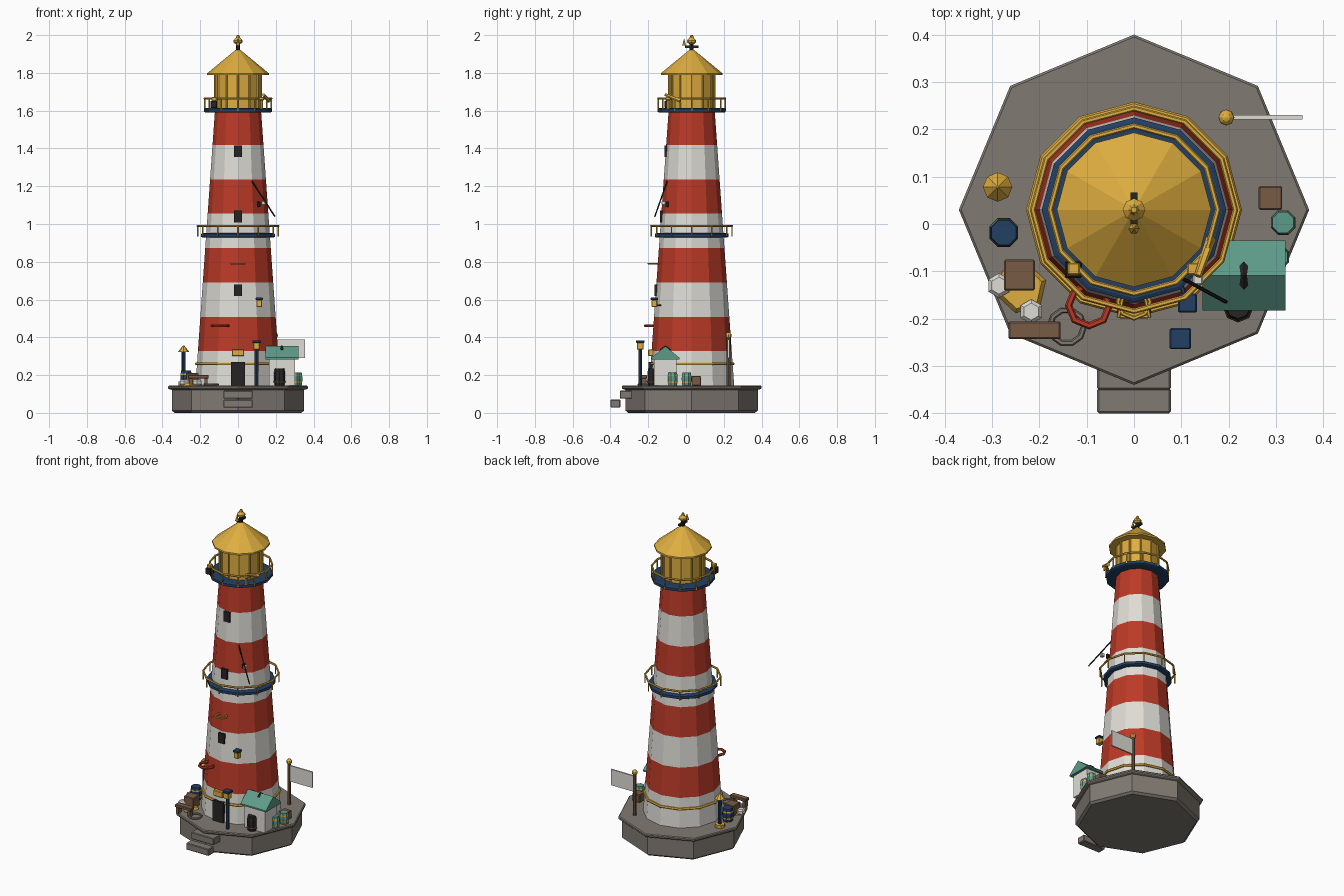
import bpy, bmesh, math
from mathutils import Vector

if "Cube" in bpy.data.objects:
    bpy.data.objects.remove(bpy.data.objects["Cube"])

COL = {
    "white": (0.74, 0.72, 0.67), "red": (0.50, 0.042, 0.02), "gold": (0.73, 0.42, 0.05),
    "blue": (0.017, 0.05, 0.125), "teal": (0.11, 0.33, 0.25), "brown": (0.19, 0.105, 0.06),
    "stone": (0.22, 0.195, 0.17), "dark": (0.02, 0.018, 0.017),
}
MAT = {}
for k, c in COL.items():
    MAT[k] = bpy.data.materials.new(k)
    MAT[k].diffuse_color = (*c, 1)
CY = 0.03  # tower axis in y


def finish(name, bm, mats, loc=(0, 0, 0)):
    bmesh.ops.recalc_face_normals(bm, faces=bm.faces)
    me = bpy.data.meshes.new(name)
    bm.to_mesh(me)
    bm.free()
    for m in mats:
        me.materials.append(MAT[m])
    ob = bpy.data.objects.new(name, me)
    ob.location = loc
    bpy.context.collection.objects.link(ob)
    return ob


def lathe(name, prof, n, loc, mats, seg=None, closed=False, turn=0.0):
    """Spin (radius, height) points; seg gives the material index of each band."""
    bm = bmesh.new()
    rings = []
    for r, z in prof:
        rings.append([bm.verts.new((r * math.cos(turn + i * math.tau / n),
                                    r * math.sin(turn + i * math.tau / n), z)) for i in range(n)])
    k = len(rings)
    for s in range(k if closed else k - 1):
        a, b = rings[s], rings[(s + 1) % k]
        for i in range(n):
            j = (i + 1) % n
            f = bm.faces.new((a[i], a[j], b[j], b[i]))
            f.material_index = seg[s] if seg else 0
    if not closed:
        bm.faces.new(rings[0]).material_index = seg[0] if seg else 0
        bm.faces.new(rings[-1]).material_index = seg[-1] if seg else 0
    return finish(name, bm, mats, loc)


def cyl(name, r, z0, z1, x, y, mat, n=8, r2=None, turn=0.0):
    return lathe(name, [(r, z0), (r if r2 is None else r2, z1)], n, (x, y, 0), [mat], turn=turn)


def ring(name, R, t, z, x, y, mat, n=12, m=6):
    prof = [(R + t * math.cos(i * math.tau / m), t * math.sin(i * math.tau / m)) for i in range(m)]
    return lathe(name, prof, n, (x, y, z), [mat], closed=True)


def box(name, x0, x1, y0, y1, z0, z1, mat, bevel=0.0):
    bm = bmesh.new()
    bmesh.ops.create_cube(bm, size=1)
    bmesh.ops.scale(bm, vec=(x1 - x0, y1 - y0, z1 - z0), verts=bm.verts)
    if bevel:
        bmesh.ops.bevel(bm, geom=bm.edges[:], offset=bevel, segments=1, affect='EDGES')
    return finish(name, bm, [mat], ((x0 + x1) / 2, (y0 + y1) / 2, (z0 + z1) / 2))


def cube(name, x, y, z0, z1, s, mat, bevel=0.003):
    return box(name, x - s / 2, x + s / 2, y - s / 2, y + s / 2, z0, z1, mat, bevel)


def rod(name, a, b, r, mat, r2=None, n=6):
    a, b = Vector(a), Vector(b)
    ob = lathe(name, [(r, 0), (r2 or r, (b - a).length)], n, a, [mat])
    ob.rotation_mode = 'QUATERNION'
    ob.rotation_quaternion = (b - a).to_track_quat('Z', 'Y')
    return ob


def ball(name, r, x, y, z, mat, n=8):
    prof = [(max(r * math.sin(t), 0.001), -r * math.cos(t)) for t in [i * math.pi / 6 for i in range(7)]]
    return lathe(name, prof, n, (x, y, z), [mat])


# stone base and steps
lathe("base", [(0.335, 0), (0.35, 0.012), (0.35, 0.122), (0.365, 0.126), (0.37, 0.131),
               (0.37, 0.14), (0.365, 0.145)], 8, (0, CY, 0), ["stone"])
box("upper_step", -0.078, 0.078, -0.35, -0.28, 0.075, 0.118, "stone", 0.004)
box("lower_step", -0.078, 0.078, -0.40, -0.347, 0.028, 0.07, "stone", 0.004)

# striped tower
T0, T1, R0, R1 = 0.145, 1.60, 0.225, 0.122
def tower_r(z):
    return R0 + (R1 - R0) * (z - T0) / (T1 - T0)
zs = [T0 + i * (T1 - T0) / 8 for i in range(9)]
lathe("tower", [(tower_r(z), z) for z in zs], 12, (0, CY, 0), ["white", "red"], [i % 2 for i in range(8)])
ring("tower_band", 0.22, 0.008, 0.26, 0, CY, "gold")

# door, sign and windows
box("door", -0.036, 0.036, -0.198, -0.15, 0.145, 0.27, "dark")
box("door_sign", -0.032, 0.032, -0.2, -0.17, 0.3, 0.335, "gold", 0.003)
for i, z in enumerate((0.65, 1.04, 1.385)):
    y = CY - tower_r(z)
    box(f"window_{i}", -0.02, 0.02, y - 0.007, y + 0.03, z - 0.031, z + 0.031, "dark")

# galleries with railings
for nm, r, z, rr, zr in (("middle", 0.195, 0.94, 0.214, 0.99), ("top", 0.18, 1.602, 0.177, 1.665)):
    lathe(nm + "_gallery", [(r - 0.008, z - 0.012), (r, z - 0.008), (r, z + 0.008), (r - 0.008, z + 0.012)],
          12, (0, CY, 0), ["blue"])
    ring(nm + "_rail", rr, 0.006, zr, 0, CY, "gold")
    for i in range(12):
        a = i * math.tau / 12
        cyl(f"{nm}_post_{i}", 0.004, z - 0.005, zr, rr * math.cos(a), CY + rr * math.sin(a), "gold", 6)

# lantern room, roof and finial
cyl("lantern_room", 0.12, 1.61, 1.795, 0, CY, "gold", 12)
for i in range(12):
    a = i * math.tau / 12
    cyl(f"lantern_bar_{i}", 0.006, 1.61, 1.795, 0.121 * math.cos(a), CY + 0.121 * math.sin(a), "gold", 6)
lathe("roof", [(0.163, 1.788), (0.163, 1.798), (0.012, 1.922)], 12, (0, CY, 0), ["gold"])
cyl("finial_post", 0.011, 1.915, 1.96, 0, CY, "dark")
lathe("finial", [(0.008, 1.95), (0.024, 1.962), (0.024, 1.972), (0.012, 1.985), (0.006, 2.0)],
      8, (0, CY, 0), ["gold"])
box("vane_arm", -0.007, 0.007, -0.005, 0.067, 1.931, 1.944, "dark")
cyl("vane_tip", 0.012, 1.945, 1.98, 0, -0.01, "gold", 6, 0.001)

# top gallery equipment
cube("signal_box", -0.128, -0.096, 1.614, 1.652, 0.036, "dark")
cube("signal_cap", -0.127, -0.095, 1.652, 1.672, 0.026, "gold")
cyl("telescope_stand", 0.008, 1.61, 1.665, 0.125, -0.095, "gold", 6)
cube("telescope_mount", 0.125, -0.095, 1.655, 1.672, 0.026, "gold")
rod("telescope", (0.135, -0.11, 1.685), (0.163, -0.03, 1.652), 0.008, "gold", 0.011)

# aerial and fittings on the tower wall
rod("aerial", (0.075, -0.10, 1.225), (0.195, -0.165, 1.04), 0.004, "dark")
cube("aerial_box", 0.135, -0.118, 1.1, 1.122, 0.022, "white")
cube("aerial_bracket", 0.11, -0.1, 1.09, 1.12, 0.016, "dark")
ring("life_ring", 0.043, 0.008, 0.462, -0.095, -0.172, "red", 8)
ring("wall_ring", 0.034, 0.005, 0.79, 0, -0.165, "gold", 8)
for s in (-1, 1):
    rod(f"wall_ring_arm_{s}", (s * 0.02, -0.14, 0.79), (s * 0.033, -0.197, 0.79), 0.004, "gold")

# wall lamp and lamp post
cube("wall_lamp", 0.113, -0.167, 0.56, 0.598, 0.03, "gold")
cube("wall_lamp_cap", 0.113, -0.167, 0.598, 0.61, 0.04, "blue")
rod("wall_lamp_arm", (0.09, -0.10, 0.57), (0.113, -0.167, 0.57), 0.005, "blue")
cyl("lamp_post", 0.01, 0.145, 0.34, 0.098, -0.242, "blue")
cube("lamp_post_light", 0.098, -0.242, 0.335, 0.372, 0.035, "gold")
cube("lamp_post_cap", 0.098, -0.242, 0.37, 0.384, 0.045, "blue")

# shed with gable roof
box("shed_walls", 0.163, 0.303, -0.17, -0.05, 0.145, 0.29, "white")
bm = bmesh.new()
ends = [[bm.verts.new((x, y, z)) for y, z in ((-0.183, 0.283), (-0.035, 0.283), (-0.035, 0.292),
                                              (-0.109, 0.353), (-0.183, 0.292))] for x in (0.145, 0.32)]
for e in ends:
    bm.faces.new(e)
for i in range(5):
    bm.faces.new((ends[0][i], ends[0][(i + 1) % 5], ends[1][(i + 1) % 5], ends[1][i]))
finish("shed_roof", bm, ["teal"])
lathe("roof_vent", [(0.001, 0.308), (0.03, 0.336), (0.001, 0.357)], 4, (0.232, -0.109, 0), ["dark"])

# barrels with gold hoops
def barrel(name, x, y, r, h, mat):
    prof = [(r * k, 0.145 + h * t) for k, t in ((0.85, 0), (0.94, 0.2), (0.97, 0.3), (1, 0.5),
                                              (0.97, 0.7), (0.94, 0.8), (0.85, 1))]
    lathe(name, prof, 8, (x, y, 0), [mat, "gold"], [0, 1, 0, 0, 1, 0], turn=math.pi / 8)
barrel("barrel_right_back", 0.315, 0.003, 0.028, 0.07, "teal")
barrel("barrel_right_front", 0.302, -0.07, 0.028, 0.07, "teal")
barrel("barrel_left", -0.275, -0.018, 0.033, 0.08, "blue")
lathe("dark_barrel", [(0.025, 0.145), (0.03, 0.165), (0.03, 0.21), (0.025, 0.235)], 8, (0.22, -0.175, 0), ["dark"])
ring("dark_barrel_hoop", 0.029, 0.004, 0.165, 0.22, -0.175, "brown", 8)

# crates and bench
cube("crate_right", 0.288, 0.055, 0.145, 0.195, 0.05, "brown")
cube("crate_left", -0.242, -0.108, 0.145, 0.21, 0.065, "brown")
box("bench_seat", -0.265, -0.155, -0.243, -0.206, 0.182, 0.2, "brown", 0.003)
for x in (-0.25, -0.17):
    box("bench_leg", x - 0.008, x + 0.008, -0.24, -0.21, 0.143, 0.185, "brown")

# net pile, floats and rope coil
cyl("net_pile", 0.055, 0.144, 0.158, -0.238, -0.135, "gold", 6, 0.045, 0.3)
for i, (x, y) in enumerate(((-0.285, -0.13), (-0.217, -0.185))):
    lathe(f"float_{i}", [(0.018, 0.145), (0.026, 0.153), (0.026, 0.17), (0.018, 0.178)], 6,
          (x, y, 0), ["white"], turn=math.pi / 6)
ring("rope_coil", 0.036, 0.006, 0.15, -0.142, -0.217, "stone", 10)

# marker post
cyl("marker_foot", 0.028, 0.145, 0.165, -0.288, 0.078, "gold")
cyl("marker_post", 0.01, 0.16, 0.325, -0.288, 0.078, "blue")
cyl("marker_cone", 0.031, 0.322, 0.358, -0.288, 0.078, "gold", 8, 0.002)

# flag
cyl("flag_pole", 0.01, 0.145, 0.405, 0.195, 0.225, "brown")
ball("flag_ball", 0.017, 0.195, 0.225, 0.41, "gold")
box("flag", 0.2, 0.356, 0.221, 0.23, 0.29, 0.388, "white")

for m in bpy.data.materials:
    if m.users and not m.is_grease_pencil:
        m.use_nodes = True
        m.node_tree.nodes["Principled BSDF"].inputs["Base Color"].default_value = m.diffuse_color
